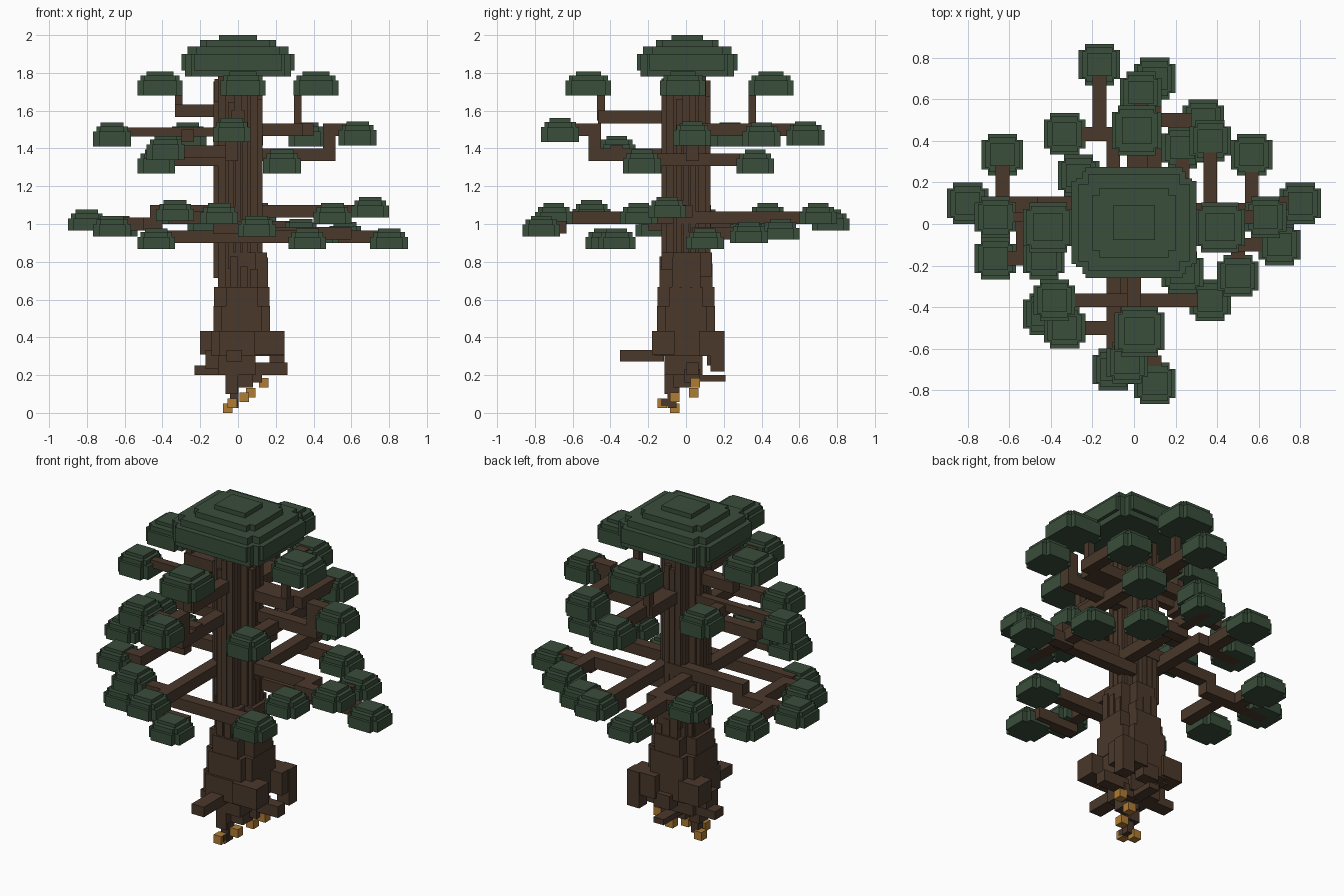
import bpy
import bmesh
import random
from mathutils import Matrix, Vector

random.seed(4)
UNIT = 1 / 30          # size of one grid block
AXES = "xyz"

old = bpy.data.objects.get("Cube")
if old:
    bpy.data.objects.remove(old, do_unlink=True)


def make_material(name, red, green, blue):
    material = bpy.data.materials.new(name)
    material.use_nodes = True
    colour = (red, green, blue, 1)
    material.diffuse_color = colour
    material.node_tree.nodes["Principled BSDF"].inputs["Base Color"].default_value = colour
    return material


LEAF = make_material("leaf green", .041, .075, .043)
BARK = make_material("bark brown", .069, .040, .024)
GOLD = make_material("root tip gold", .43, .2, .035)


def build(name, boxes, material):
    """Make one flat shaded object from (low corner, high corner) boxes in grid blocks."""
    bm = bmesh.new()
    for low, high in boxes:
        low, high = Vector(low) * UNIT, Vector(high) * UNIT
        size = Matrix.Diagonal((*(high - low), 1))
        bmesh.ops.create_cube(bm, size=1, matrix=Matrix.Translation((low + high) / 2) @ size)
    mesh = bpy.data.meshes.new(name)
    bm.to_mesh(mesh)
    bm.free()
    mesh.materials.append(material)
    obj = bpy.data.objects.new(name, mesh)
    bpy.context.scene.collection.objects.link(obj)


def slab(x, y, low, high, half_x, half_y):
    return (x - half_x, y - half_y, low), (x + half_x, y + half_y, high)


def notched(x, y, low, high, half_x, half_y, notch):
    """Slab with a square block missing from each upright corner."""
    return [slab(x, y, low, high, half_x, half_y - notch),
            slab(x, y, low, high, half_x - notch, half_y)]


def leaf_pad(name, x, y, z, half=3.0, rise=1.9):
    """Foliage clump with notched corners and a raised, stepped top."""
    mid = z + rise
    boxes = notched(x, y, z, mid, half, half, .9)
    boxes += notched(x, y, mid, mid + .8, half - .5, half - .5, .6)
    boxes.append(slab(x, y, mid + .8, mid + 1.4, half * .6, half * .55))
    build(name, boxes, LEAF)


def limb(name, start, pad=None, rise=1.9, thick=1.0, **turns):
    """Square branch running along one axis per turn, with foliage at its tip."""
    here, boxes = Vector(start), []
    for axis, target in turns.items():
        there = here.copy()
        there[AXES.index(axis)] = target
        low = [min(a, b) - thick for a, b in zip(here, there)]
        high = [max(a, b) + thick for a, b in zip(here, there)]
        boxes.append((low, high))
        here = there
    build(name + "_branch", boxes, BARK)
    if pad is not None:
        leaf_pad(name + "_leaves", here.x, here.y, pad, rise=rise)


# Trunk core, tapered foot and root crown
build("trunk", notched(0, 0, 20, 54, 3.2, 3.2, 1.2)
      + notched(.9, .1, 19, 25.5, 3.7, 4, 1.8)
      + notched(.6, 0, 16, 20, 4.4, 4.5, 1.9)
      + notched(.6, 0, 13, 17, 4.5, 4.6, 1.3)
      + notched(.4, -.2, 9, 13, 4.6, 4.8, 1.2)
      + [slab(-.2, -.4, 6, 10, 3, 3)], BARK)

# Bark ridges up the faces, leaving the corners open
ridges = []
for side in (-1, 1):
    for step in (-1.1, 0, 1.1):
        for across in (True, False):
            bottom = random.uniform(20, 26)
            top = random.uniform(49, 53.4)
            out = random.choice((3.7, 3.9))
            if across:
                ridges.append(slab(side * (out - 1), step, bottom, top, 1, .5))
            else:
                ridges.append(slab(step, side * (out - 1), bottom, top, .5, 1))
build("bark_ridges", ridges, BARK)

# Ragged collar where the trunk meets the foot
collar = []
for side in (-1, 1):
    for step in (-1.6, 0, 1.6):
        top = random.uniform(22, 26.5)
        collar.append(slab(.9 + side * 2.9, step, 19, top, 1, .6))
        collar.append(slab(.9 + step, side * 3.2, 19, top - 1, .6, 1))
build("trunk_collar", collar, BARK)

# Buttress roots swelling out of three corners of the foot
build("left_front_buttress", [slab(5, -3.6, 9.3, 13, 2.4, 1.8)], BARK)
build("right_back_buttress", [slab(-4, 3.2, 9.3, 13, 2, 1.8)], BARK)
build("left_back_buttress", [slab(4.6, 4, 9, 13, 2.6, 1.9),
                             slab(6.2, 5, 6.6, 13, 1.2, 1.1)], BARK)

# Roots running outwards
build("right_root", [slab(-4, .5, 6, 7.5, 2.9, 1.2), slab(-3.6, 0, 7, 10, 1.6, 1.6)], BARK)
build("left_root", [slab(4, 1, 6, 8, 3.9, 1)], BARK)
build("front_root", [slab(-.6, -7, 8.2, 10, 1.2, 3.5)], BARK)
build("back_root", [slab(1, 4.4, 7.5, 10, 1.6, 1.1),
                    slab(1, 3.5, 5, 6, 1, 2.8)], BARK)

# Tap root and its golden tips
build("tap_root", [slab(-1, -2.2, 3, 8, 1, 1.2), slab(-.6, -2.2, .8, 4, .7, .7),
                   slab(-.6, -3.1, 1.1, 2.2, .5, .9),
                   slab(1, -.6, 4, 8, 1.4, 1.4), slab(2.5, 1, 4.8, 7, 1.3, 1.2)], BARK)
tips = [(4.1, 1.5, 4.8), (2, 1.2, 3.2), (1, -1.8, 2.5), (-1.6, -1.8, .75), (-.9, -3.8, 1.5)]
for number, (x, y, z) in enumerate(tips):
    half = .75
    build(f"root_tip_{number}", [slab(x, y, z - half, z + half, half, half)], GOLD)

# Lowest tier of branches
limb("low_right_bough", (0, 3, 32), x=-13)
limb("low_right_outer", (-13, 3, 30), pad=29, x=-24)
limb("low_right_back", (-19, 3, 30), pad=28, y=10)
limb("low_right_front", (-16, 3, 30), pad=28, y=-5, x=-20)
limb("low_left_upper", (0, 0, 32), x=15, y=-3)
limb("low_left_outer", (15, -3, 32), pad=31, x=21)
limb("low_left_front", (15, -3, 31), pad=30, y=-7.5)
limb("low_left_lower", (0, 2, 28.5), x=17, y=3)
limb("low_left_far", (17, 3, 28), pad=26, x=24)
limb("low_left_back", (17, 3, 28.5), pad=27, y=10)
limb("low_front_bough", (-3, 0, 31), pad=30, y=-21)
limb("low_front_left", (-3, -20, 29.5), pad=28, x=3, y=-23)
limb("low_front_right", (-3, -15, 31), pad=30.5, x=-10)
limb("low_front_under", (-3, -11, 28), pad=26, x=-13, y=-13)
limb("low_front_cross", (-3, -11, 28), pad=26, x=11)
limb("low_back_bough", (-3, 0, 31), y=13, x=-5)
limb("low_back_outer", (-5, 13, 31), pad=29, y=23)
limb("low_back_right", (-5, 13, 31), pad=30, x=-10)
limb("low_back_left_bough", (3, 0, 31), pad=30, y=21)
limb("low_back_left", (3, 15, 29.5), pad=27.5, x=10)

# Middle tier, with taller clumps
TALL = 2.4
limb("mid_left_bough", (0, 1, 41), x=14.5)
limb("mid_left", (14.5, 1, 41), pad=42.5, rise=TALL, z=45, x=19)
limb("mid_left_front", (7, 1, 40.2), pad=38, rise=TALL, y=-7)
limb("mid_right", (0, 1, 44.6), pad=42.3, rise=TALL, thick=.7, x=-20)
limb("mid_right_front", (0, -1, 40.2), pad=38, rise=TALL, x=-13, y=-5)
limb("mid_right_back", (-8, 1, 44), pad=42.3, rise=TALL, y=7)
limb("mid_front_bough", (-1, 0, 41), y=-14.5)
limb("mid_front", (-1, -14.5, 41), pad=43, rise=TALL, z=45, y=-20)
limb("mid_front_right", (-1, -11, 41.5), pad=40.2, rise=TALL, x=-11.5)
limb("mid_back", (1, 0, 45), pad=42.5, rise=TALL, y=19)
limb("mid_back_left", (0, 2, 45), pad=42.3, rise=TALL, x=11, y=12)
limb("mid_back_low", (7, 1, 40.2), pad=38, rise=TALL, y=11)

# Upper tier: branches that turn upward into wide clumps
limb("upper_left", (0, 0, 45), x=9.3)
limb("upper_right", (0, 0, 48), x=-9)
limb("upper_front", (0, 0, 47), y=-13)
limb("upper_back", (0, 0, 45), y=10)
risers = {"left": (9.5, 0, 45), "right": (-9.4, 0, 48),
          "front": (0, -13.5, 47), "back": (0, 10.5, 45)}
clumps = {"left": (12.4, -.5), "right": (-12.4, -.5), "front": (.8, -15.5), "back": (.4, 13.5)}
for side, foot in risers.items():
    limb(f"upper_{side}_riser", foot, thick=.6, z=51)
    leaf_pad(f"upper_{side}_leaves", *clumps[side], 50.4, 3.6, TALL)

# Broad crown with stepped corners and stepped top
build("crown", notched(0, .2, 54.4, 57, 9, 8, 2)
      + notched(0, .2, 53.4, 57, 8.4, 7.4, 1)
      + notched(0, .2, 57, 58.2, 8, 7, 1.4)
      + notched(0, .2, 58.2, 59.2, 6, 5, 1)
      + [slab(0, .2, 59.2, 60, 3, 2.5)], LEAF)
